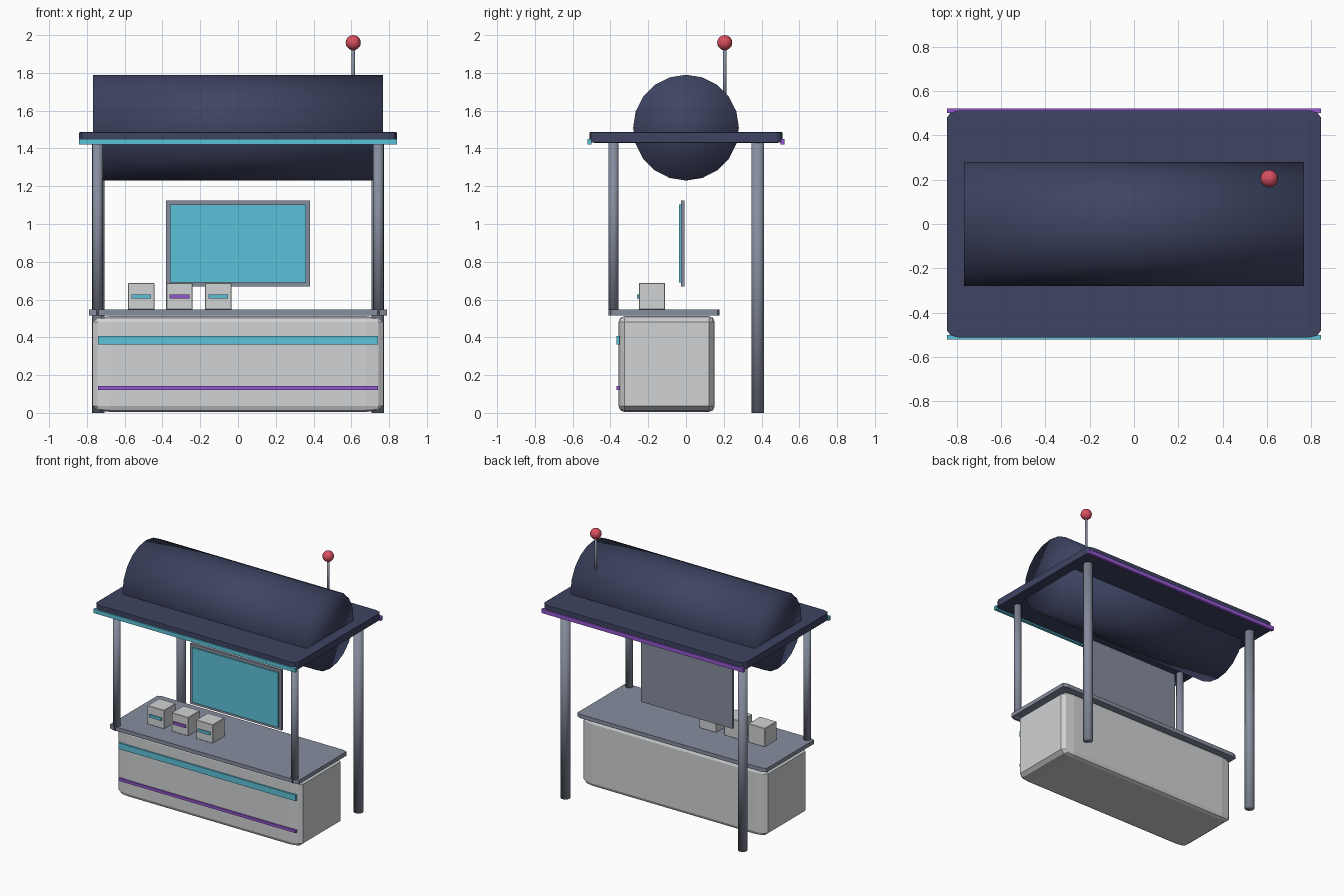
import bpy, bmesh, math
from mathutils import Matrix, Vector

if "Cube" in bpy.data.objects:
    bpy.data.objects.remove(bpy.data.objects["Cube"])


def material(name, rgb):
    m = bpy.data.materials.new(name)
    lin = [((c / 255 + 0.055) / 1.055) ** 2.4 for c in rgb]
    m.diffuse_color = (*lin, 1)
    m.use_nodes = True
    m.node_tree.nodes["Principled BSDF"].inputs["Base Color"].default_value = m.diffuse_color
    return m


navy = material("navy_roof", (62, 68, 98))
metal = material("grey_metal", (134, 141, 158))
pale = material("pale_panel", (208, 210, 212))
cyan = material("cyan_trim", (92, 194, 218))
purple = material("purple_trim", (148, 88, 208))
red = material("red_beacon", (218, 80, 96))


def finish(name, bm, mat, smooth=False):
    bmesh.ops.recalc_face_normals(bm, faces=bm.faces)
    me = bpy.data.meshes.new(name)
    bm.to_mesh(me)
    bm.free()
    me.materials.append(mat)
    for p in me.polygons:
        p.use_smooth = smooth
    ob = bpy.data.objects.new(name, me)
    bpy.context.collection.objects.link(ob)
    return ob


def box(name, lo, hi, mat, bevel=0, segments=2):
    """Box between two corners; bevel is a fraction of each side length."""
    lo, hi = Vector(lo), Vector(hi)
    bm = bmesh.new()
    bmesh.ops.create_cube(bm, size=1)
    if bevel:
        bmesh.ops.bevel(bm, geom=bm.edges[:], offset=bevel, segments=segments,
                        profile=0.5, affect='EDGES')
    bmesh.ops.scale(bm, vec=hi - lo, verts=bm.verts)
    bmesh.ops.translate(bm, vec=(lo + hi) / 2, verts=bm.verts)
    return finish(name, bm, mat)


def rod(name, a, b, r, sides, mat):
    """Smooth cylinder from point a to point b."""
    a, b = Vector(a), Vector(b)
    bm = bmesh.new()
    rot = Vector((0, 0, 1)).rotation_difference(b - a).to_matrix().to_4x4()
    bmesh.ops.create_cone(bm, cap_ends=True, segments=sides, radius1=r, radius2=r,
                          depth=(b - a).length,
                          matrix=Matrix.Translation((a + b) / 2) @ rot)
    return finish(name, bm, mat, True)


# Counter with worktop and front stripes
box("counter_body", (-0.77, -0.357, 0.005), (0.77, 0.152, 0.512), pale, 0.06)
box("counter_top", (-0.79, -0.41, 0.516), (0.79, 0.178, 0.547), metal, 0.02, 1)
box("counter_stripe_upper", (-0.74, -0.369, 0.363), (0.74, -0.353, 0.408), cyan)
box("counter_stripe_lower", (-0.74, -0.369, 0.122), (0.74, -0.353, 0.142), purple)

# Posts: short ones on the worktop, long ones to the ground
for side, s in (("left", -1), ("right", 1)):
    rod("front_post_" + side, (s * 0.743, -0.384, 0.515), (s * 0.743, -0.384, 1.44),
        0.027, 16, metal)
    rod("rear_post_" + side, (s * 0.74, 0.38, 0), (s * 0.74, 0.38, 1.44),
        0.034, 16, metal)

# Roof slab, edge trims and barrel canopy
box("roof_slab", (-0.843, -0.512, 1.43), (0.843, 0.512, 1.487), navy, 0.03)
box("roof_trim_front", (-0.843, -0.522, 1.42), (0.843, -0.5, 1.45), cyan)
box("roof_trim_rear", (-0.843, 0.5, 1.42), (0.843, 0.522, 1.45), purple)
rod("barrel_canopy", (-0.768, 0, 1.51), (0.768, 0, 1.51), 0.28, 20, navy)

# Hanging display
box("display_frame", (-0.382, -0.026, 0.67), (0.382, -0.008, 1.125), metal)
box("display_screen", (-0.36, -0.036, 0.69), (0.36, -0.024, 1.103), cyan)

# Goods on the worktop, each with a small label strip
for i, (x, mat) in enumerate(((-0.512, cyan), (-0.31, purple), (-0.105, cyan)), 1):
    box(f"goods_box_{i}", (x - 0.07, -0.25, 0.546), (x + 0.07, -0.11, 0.687), pale, 0.02, 1)
    box(f"goods_label_{i}", (x - 0.052, -0.259, 0.606), (x + 0.052, -0.249, 0.627), mat)

# Aerial with beacon ball
rod("aerial_mast", (0.61, 0.205, 1.62), (0.61, 0.205, 1.94), 0.01, 8, metal)
bm = bmesh.new()
bmesh.ops.create_uvsphere(bm, u_segments=16, v_segments=10, radius=0.04,
                          matrix=Matrix.Translation((0.61, 0.205, 1.96)))
finish("aerial_beacon", bm, red, True)
